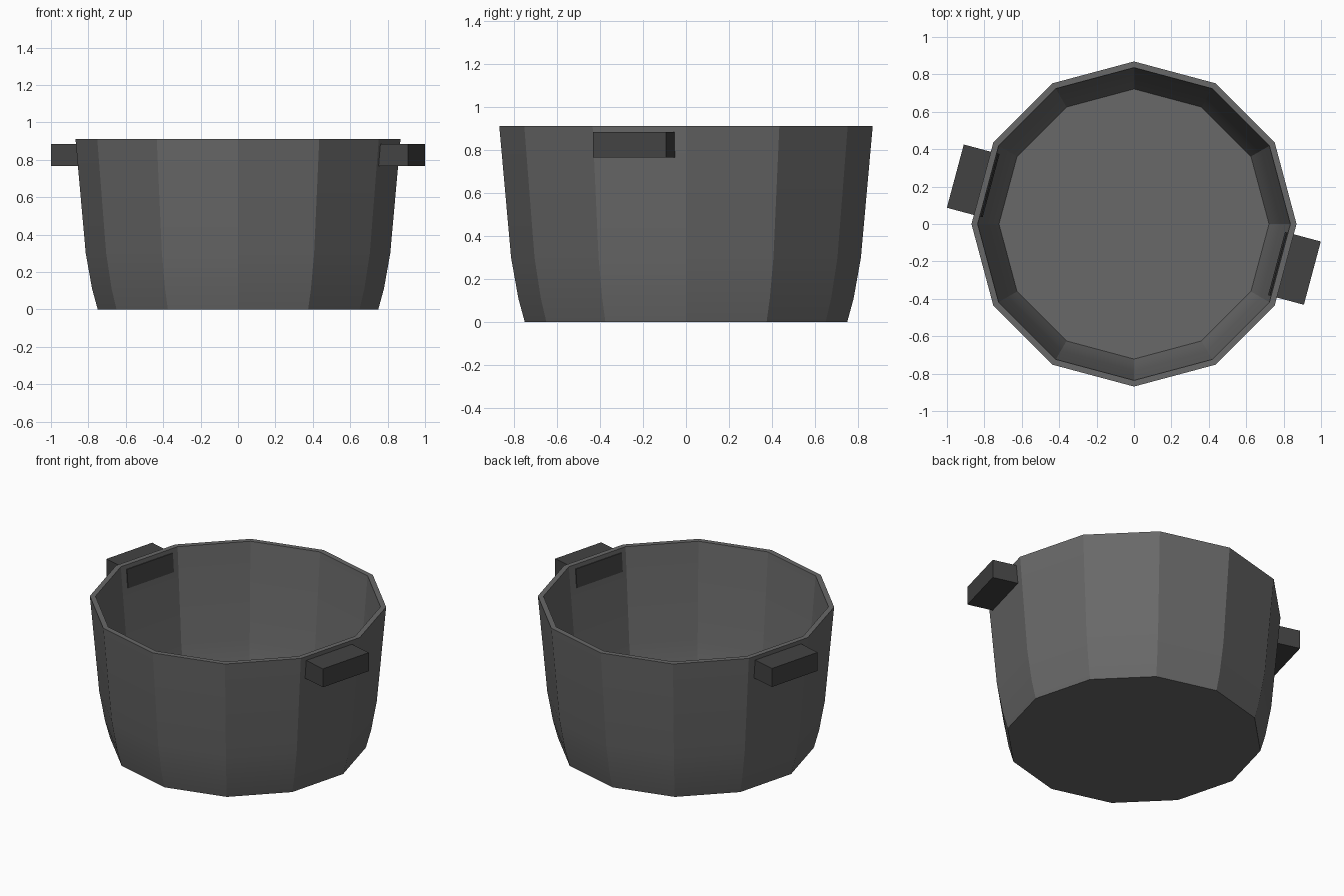
import bpy, bmesh, math
from mathutils import Matrix

if "Cube" in bpy.data.objects:
    bpy.data.objects.remove(bpy.data.objects["Cube"])

SIDES = 12


def grey(name, value):
    mat = bpy.data.materials.new(name)
    mat.diffuse_color = (value, value, value, 1)
    mat.use_nodes = True
    mat.node_tree.nodes["Principled BSDF"].inputs["Base Color"].default_value = mat.diffuse_color
    return mat


def finish(bm, name, mat):
    bmesh.ops.recalc_face_normals(bm, faces=bm.faces)
    mesh = bpy.data.meshes.new(name)
    bm.to_mesh(mesh)
    bm.free()
    mesh.materials.append(mat)
    obj = bpy.data.objects.new(name, mesh)
    bpy.context.collection.objects.link(obj)
    return obj


body_grey = grey("body_grey", 0.14)
handle_grey = grey("handle_grey", 0.055)

# Pot body: twelve-sided shell lofted from (radius, height), outside then inside
profile = [(0.75, 0), (0.78, 0.11), (0.814, 0.3), (0.869, 0.912),
           (0.836, 0.912), (0.784, 0.3), (0.751, 0.12), (0.722, 0.03)]
bm = bmesh.new()
rings = [[bm.verts.new((r * math.cos(k * math.tau / SIDES),
                        r * math.sin(k * math.tau / SIDES), z))
          for k in range(SIDES)] for r, z in profile]
for low, high in zip(rings, rings[1:]):
    for k in range(SIDES):
        n = (k + 1) % SIDES
        bm.faces.new((low[k], low[n], high[n], high[k]))
bm.faces.new(rings[0][::-1])
bm.faces.new(rings[-1])
pot = finish(bm, "pot_body", body_grey)

# Smooth each panel vertically, keep the twelve corners sharp
bpy.context.view_layer.objects.active = pot
pot.select_set(True)
bpy.ops.object.shade_smooth_by_angle(angle=math.radians(20))


# Handles: blocks through the wall, inner end slanted just proud of the inside
def handle(name, angle, start):
    bm = bmesh.new()
    section = [(0.791, 0.766), (0.989, 0.766), (0.989, 0.885), (0.800, 0.885)]
    face = bm.faces.new([bm.verts.new((x, start, z)) for x, z in section])
    ext = bmesh.ops.extrude_face_region(bm, geom=[face], use_keep_orig=True)
    moved = [v for v in ext["geom"] if isinstance(v, bmesh.types.BMVert)]
    bmesh.ops.translate(bm, verts=moved, vec=(0, 0.35, 0))
    bm.transform(Matrix.Rotation(math.radians(angle), 4, 'Z'))
    finish(bm, name, handle_grey)


handle("right_handle", -15, -0.182)
handle("left_handle", 165, -0.175)
